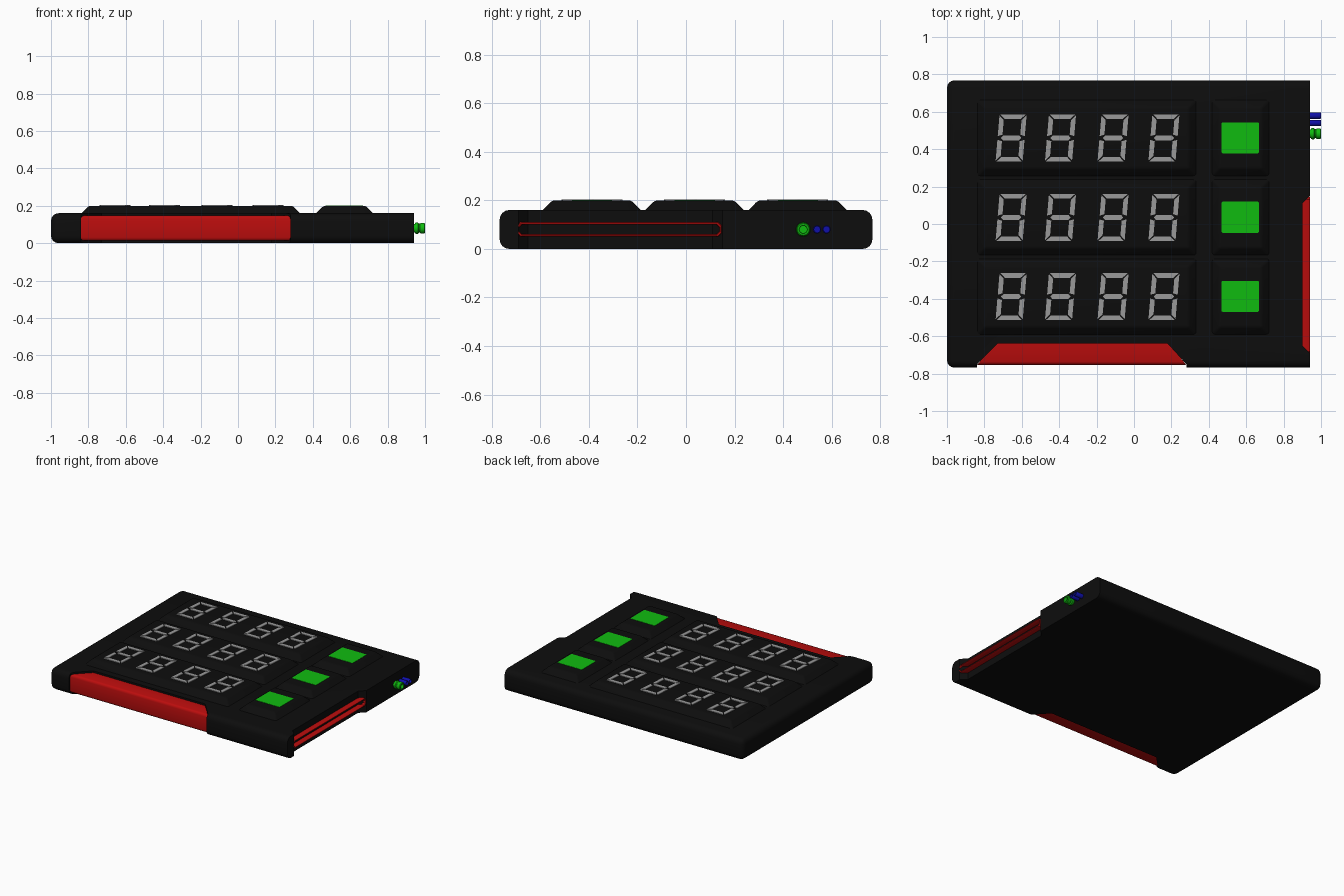
import bpy, bmesh, math
from mathutils import Vector

if "Cube" in bpy.data.objects:
    bpy.data.objects.remove(bpy.data.objects["Cube"])

def material(name, rgb):
    m = bpy.data.materials.new(name)
    m.diffuse_color = (*rgb, 1)
    m.use_nodes = True
    m.node_tree.nodes["Principled BSDF"].inputs["Base Color"].default_value = m.diffuse_color
    return m

BLACK = material("black", (0.004, 0.004, 0.004))
RED = material("red", (0.5, 0.004, 0.004))
GREEN = material("green", (0.005, 0.5, 0.005))
BLUE = material("blue", (0.005, 0.005, 0.4))
GREY = material("grey", (0.32, 0.32, 0.32))

def finish(name, bm, mat, smooth=True):
    bmesh.ops.recalc_face_normals(bm, faces=bm.faces)
    me = bpy.data.meshes.new(name)
    bm.to_mesh(me)
    bm.free()
    ob = bpy.data.objects.new(name, me)
    bpy.context.collection.objects.link(ob)
    me.materials.append(mat)
    if smooth:
        bpy.ops.object.select_all(action='DESELECT')
        ob.select_set(True)
        bpy.context.view_layer.objects.active = ob
        bpy.ops.object.shade_smooth_by_angle(angle=math.radians(35))
    return ob

def loft(bm, low, high):
    """Closed solid between two matching outlines of 3D points."""
    a = [bm.verts.new(p) for p in low]
    b = [bm.verts.new(p) for p in high]
    n = len(a)
    bm.faces.new(a[::-1])
    bm.faces.new(b)
    for i in range(n):
        bm.faces.new((a[i], a[(i + 1) % n], b[(i + 1) % n], b[i]))

def prism(bm, outline, z0, z1):
    loft(bm, [(x, y, z0) for x, y in outline], [(x, y, z1) for x, y in outline])

def bevel(bm, test, width, segs):
    bm.normal_update()
    edges = [e for e in bm.edges if test(*[v.co for v in e.verts])]
    bmesh.ops.bevel(bm, geom=edges, offset=width, segments=segs, profile=0.5, affect='EDGES')

def rect(x0, x1, y0, y1):
    return [(x0, y0), (x1, y0), (x1, y1), (x0, y1)]

# Case: rounded slab, left square at its right end
bm = bmesh.new()
prism(bm, rect(-1, 0.94, -0.768, 0.768), 0, 0.16)
bevel(bm, lambda a, b: min(a.x, b.x) < 0.93, 0.04, 4)
case = finish("case", bm, BLACK)

# Notches through the front and right edges
cuts = {
    "front_notch_cutter": [(-0.86, -0.788), (-0.84, -0.765), (-0.73, -0.64), (0.18, -0.64), (0.28, -0.75), (0.28, -0.788)],
    "right_notch_cutter": [(0.96, -0.71), (0.90, -0.65), (0.90, 0.11), (0.96, 0.17)],
}
cuts["front_notch_cutter"][0:2] = [(-0.84, -0.788), (-0.84, -0.75)]
for name, outline in cuts.items():
    bm = bmesh.new()
    prism(bm, outline, -0.1, 0.3)
    cutter = finish(name, bm, BLACK, False)
    mod = case.modifiers.new(name, 'BOOLEAN')
    mod.object, mod.operation, mod.solver = cutter, 'DIFFERENCE', 'EXACT'
    cutter.hide_render = True
    cutter.hide_set(True)

# Red front panel filling the front notch
bm = bmesh.new()
prism(bm, [(-0.84, -0.754), (-0.73, -0.63), (0.18, -0.63), (0.28, -0.754)], 0.013, 0.147)
bevel(bm, lambda a, b: max(a.y, b.y) < -0.74 and abs(a.z - b.z) < 0.01, 0.018, 3)
finish("front_panel", bm, RED)

# Red rim in the right notch: a rounded slot outline drawn out along x
def slot(x, inset):
    y0, y1, z0, z1, c = -0.698 + inset, 0.148 - inset, 0.05 + inset, 0.111 - inset, 0.016 - inset * 0.4
    return [(x, y0 + c, z0), (x, y1 - c, z0), (x, y1, z0 + c), (x, y1, z1 - c),
            (x, y1 - c, z1), (x, y0 + c, z1), (x, y0, z1 - c), (x, y0, z0 + c)]

bm = bmesh.new()
rings = [[bm.verts.new(p) for p in slot(x, i)]
         for x, i in ((0.895, 0), (0.935, 0), (0.94, 0.003), (0.94, 0.008), (0.935, 0.011), (0.895, 0.011))]
for a, b in zip(rings, rings[1:] + rings[:1]):
    for i in range(8):
        j = (i + 1) % 8
        bm.faces.new((a[i], a[j], b[j], b[i]))
finish("slot_rim", bm, RED)

# Raised pads with sloped sides
def pad(name, x0, x1, yc):
    bm = bmesh.new()
    s = 0.042
    low = [(x, y, 0.157) for x, y in rect(x0, x1, yc - 0.205, yc + 0.205)]
    high = [(x, y, 0.2) for x, y in rect(x0 + s, x1 - s, yc - 0.205 + s, yc + 0.205 - s)]
    loft(bm, low, high)
    bevel(bm, lambda a, b: max(a.z, b.z) > 0.19, 0.012, 3)
    finish(name, bm, BLACK)

# Seven segment digit: each bar is a pointed strip, leaning right
def digit(bm, cx, cy):
    w, h, t, gap = 0.060, 0.113, 0.0125, 0.005
    corners = {(sx, sy): Vector((sx * w, sy * h)) for sx in (-1, 1) for sy in (-1, 0, 1)}
    bars = [((-1, k), (1, k)) for k in (-1, 0, 1)]
    bars += [((s, k), (s, k + 1)) for s in (-1, 1) for k in (-1, 0)]
    for p, q in bars:
        a, b = corners[p], corners[q]
        d = (b - a).normalized()
        n = Vector((-d.y, d.x)) * t
        a, b = a + d * gap, b - d * gap
        mid = p[1] == 0 and q[1] == 0
        if mid:
            pts = [a, a + d * t - n, b - d * t - n, b, b - d * t + n, a + d * t + n]
        else:
            # outer side is long, inner side is short
            out = n if n.dot(a + b) > 0 else -n
            ea = -t if p[1] else t * 0.4
            eb = -t if q[1] else t * 0.4
            pts = [a + d * ea + out, b - d * eb + out, b - d * t - out, a + d * t - out]
        prism(bm, [(cx + v.x + 0.085 * v.y, cy + v.y) for v in pts], 0.195, 0.204)

for row, yc in enumerate((0.46, 0.035, -0.388), 1):
    pad(f"display_pad_{row}", -0.84, 0.335, yc)
    pad(f"button_pad_{row}", 0.415, 0.725, yc)
    bm = bmesh.new()
    for cx in (-0.657, -0.393, -0.112, 0.16):
        digit(bm, cx, yc)
    finish(f"digits_{row}", bm, GREY, False)
    bm = bmesh.new()
    prism(bm, rect(0.468, 0.668, yc - 0.082, yc + 0.084), 0.19, 0.202)
    bevel(bm, lambda a, b: abs(a.z - b.z) > 0.005, 0.006, 2)
    finish(f"button_{row}", bm, GREEN)

# Connectors: (x, radius) profiles turned about an axis along x
def turned(name, yc, profile, mat, zc=0.08, n=24):
    bm = bmesh.new()
    rings = [[bm.verts.new((x, yc + r * math.cos(i * math.tau / n), zc + r * math.sin(i * math.tau / n)))
              for i in range(n)] for x, r in profile]
    for a, b in zip(rings, rings[1:]):
        for i in range(n):
            j = (i + 1) % n
            bm.faces.new((a[i], a[j], b[j], b[i]))
    bm.faces.new(rings[-1])
    finish(name, bm, mat)

turned("round_socket", 0.483, [(0.935, 0.022), (0.945, 0.022), (0.946, 0.027), (0.951, 0.03), (0.962, 0.03), (0.967, 0.024),
       (0.973, 0.024), (0.976, 0.027), (0.98, 0.028), (0.996, 0.028), (1.0, 0.024), (1.0, 0.017),
       (0.995, 0.015), (0.945, 0.015)], GREEN)
for k, yc in enumerate((0.54, 0.579), 1):
    turned(f"small_socket_{k}", yc, [(0.935, 0.017), (0.997, 0.017), (1.0, 0.015), (1.0, 0.012), (0.945, 0.012)], BLUE)
